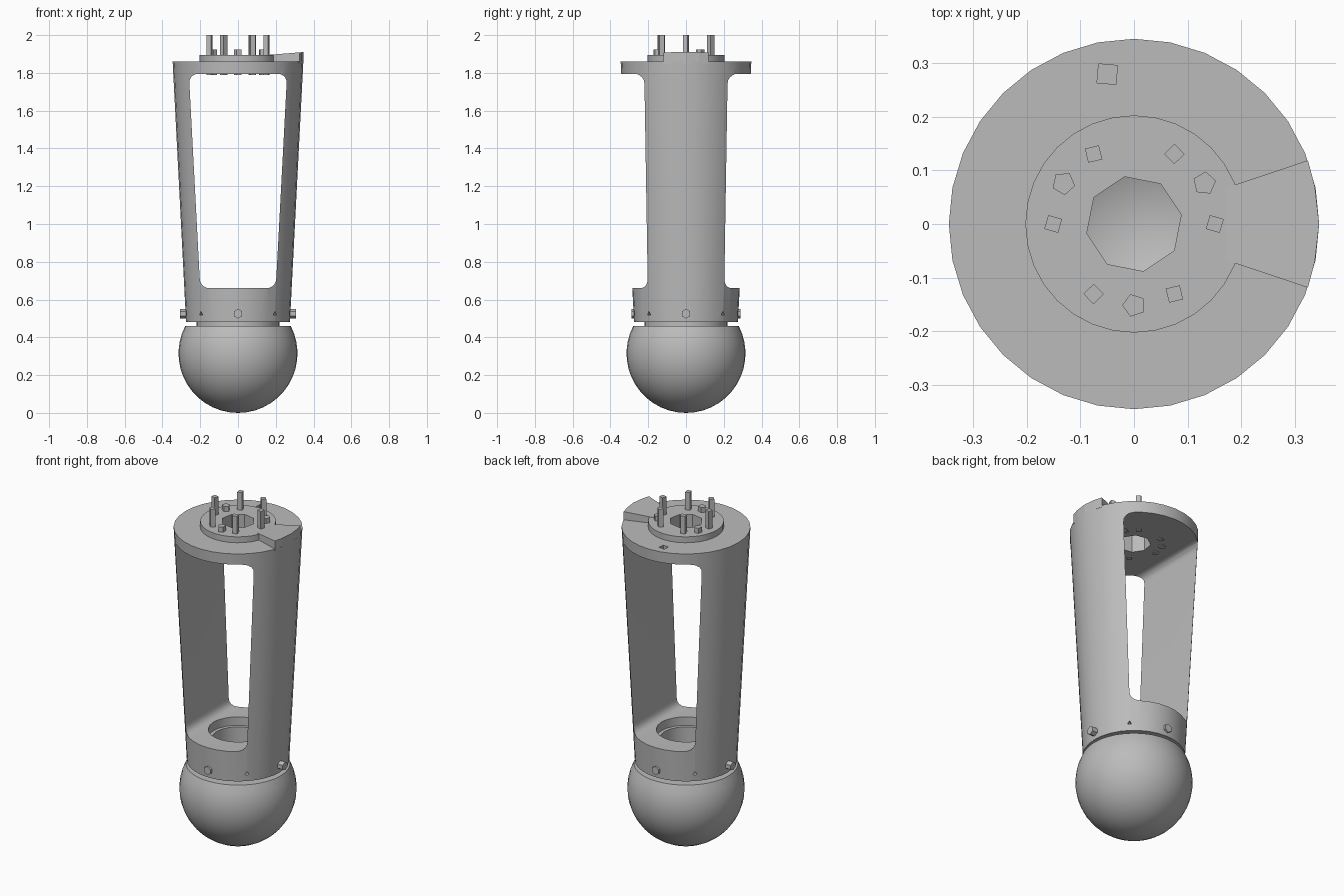
import bpy, bmesh
from math import sin, cos, pi, radians, asin
from mathutils import Matrix, Vector

cube = bpy.data.objects.get("Cube")
if cube:
    bpy.data.objects.remove(cube, do_unlink=True)

grey = bpy.data.materials.new("plain grey")
grey.use_nodes = True
grey.diffuse_color = (0.5, 0.5, 0.5, 1)
grey.node_tree.nodes["Principled BSDF"].inputs["Base Color"].default_value = (0.5, 0.5, 0.5, 1)


def make(name, bm):
    bmesh.ops.remove_doubles(bm, verts=bm.verts, dist=1e-5)
    bmesh.ops.recalc_face_normals(bm, faces=bm.faces)
    mesh = bpy.data.meshes.new(name)
    bm.to_mesh(mesh)
    bm.free()
    mesh.materials.append(grey)
    obj = bpy.data.objects.new(name, mesh)
    bpy.context.collection.objects.link(obj)
    return obj


def lathe(name, profile, sides):
    """Turn an (r, z) profile about the z axis."""
    bm = bmesh.new()
    rings = []
    for i in range(sides):
        a = 2 * pi * i / sides
        rings.append([bm.verts.new((r * cos(a), r * sin(a), z)) for r, z in profile])
    for i in range(sides):
        p, q = rings[i], rings[(i + 1) % sides]
        for j in range(len(profile) - 1):
            bm.faces.new((p[j], q[j], q[j + 1], p[j + 1]))
    return make(name, bm)


def rod(name, r, start, end, sides, turn=0):
    """Straight prism between two points."""
    start, end = Vector(start), Vector(end)
    axis = end - start
    matrix = (Matrix.Translation((start + end) / 2)
              @ axis.to_track_quat('Z', 'Y').to_matrix().to_4x4()
              @ Matrix.Rotation(turn, 4, 'Z'))
    bm = bmesh.new()
    bmesh.ops.create_cone(bm, cap_ends=True, segments=sides, radius1=r, radius2=r,
                          depth=axis.length, matrix=matrix)
    return make(name, bm)


def prism(name, lower, upper):
    """Solid between two matching outlines."""
    bm = bmesh.new()
    a = [bm.verts.new(p) for p in lower]
    b = [bm.verts.new(p) for p in upper]
    bm.faces.new(a)
    bm.faces.new(b)
    for i in range(len(a)):
        k = (i + 1) % len(a)
        bm.faces.new((a[i], a[k], b[k], b[i]))
    return make(name, bm)


def cut(target, cutter):
    mod = target.modifiers.new("cut", 'BOOLEAN')
    mod.operation = 'DIFFERENCE'
    mod.solver = 'EXACT'
    mod.object = cutter
    with bpy.context.temp_override(object=target, active_object=target):
        bpy.ops.object.modifier_apply(modifier=mod.name)
    bpy.data.objects.remove(cutter, do_unlink=True)


def smooth(obj):
    bpy.ops.object.select_all(action='DESELECT')
    obj.select_set(True)
    bpy.context.view_layer.objects.active = obj
    bpy.ops.object.shade_smooth_by_angle(angle=radians(30))


# Tapered housing with neck, top plate and raised boss
housing = lathe("housing", [(0, 0.45), (0.22, 0.45), (0.22, 0.48), (0.275, 0.48),
                            (0.346, 1.86), (0.203, 1.86), (0.203, 1.895), (0, 1.895)], 32)

# Window with rounded corners, right through from front to back
corners = [(-0.2, 0.66), (0.2, 0.66), (0.26, 1.795), (-0.26, 1.795)]
outline = []
for i, c in enumerate(corners):
    c = Vector(c)
    before = (Vector(corners[i - 1]) - c).normalized() * 0.055
    after = (Vector(corners[(i + 1) % 4]) - c).normalized() * 0.055
    for s in range(6):
        t = s / 5
        outline.append(c + before * (1 - t) ** 2 + after * t ** 2)
cut(housing, prism("window_cutter", [(p.x, -0.5, p.y) for p in outline],
                   [(p.x, 0.5, p.y) for p in outline]))

# Stepped floor opening, top opening and small pocket in the plate
cut(housing, rod("floor_step_cutter", 0.16, (0, 0, 0.61), (0, 0, 0.75), 24))
cut(housing, rod("floor_hole_cutter", 0.14, (0, 0, 0.4), (0, 0, 0.7), 24))
cut(housing, rod("top_hole_cutter", 0.09, (0, 0, 1.7), (0, 0, 2), 8, 0.2))
cut(housing, rod("pocket_cutter", 0.025, (-0.05, 0.28, 1.83), (-0.05, 0.28, 1.9), 4, 0.7))

# Small marks between the side screws
for k in range(4):
    a = radians(45 + 90 * k)
    d = Vector((cos(a), sin(a), 0))
    up = Vector((0, 0, 0.525))
    cut(housing, rod("mark_cutter", 0.014, d * 0.255 + up, d * 0.32 + up, 3))
smooth(housing)

# Hollow ball, open at the top
rim = 0.145
outer, inner = 0.315, 0.25
ball_profile = []
for radius, flip in ((outer, False), (inner, True)):
    top = asin(rim / radius)
    arc = []
    for i in range(15):
        a = -pi / 2 + (top + pi / 2) * i / 14
        arc.append((max(0, radius * cos(a)), outer + radius * sin(a)))
    ball_profile += arc[::-1] if flip else arc
ball = lathe("ball", ball_profile, 36)
smooth(ball)

# Wedge-shaped key on the +x edge of the plate
wedge = [(0.17, -0.067), (0.2, -0.077), (0.325, -0.119), (0.338, -0.07), (0.346, 0),
         (0.338, 0.07), (0.325, 0.119), (0.2, 0.077), (0.17, 0.067)]
prism("key_tab", [(x, y, 1.85) for x, y in wedge],
      [(x, y, 1.896 + 0.08 * (x - 0.17)) for x, y in wedge])

# Six tall contact pins and three short screws in one circle
for k in range(6):
    a = radians(60 * k)
    x, y = 0.151 * cos(a), 0.151 * sin(a)
    rod("contact_pin", 0.019, (x, y, 1.79), (x, y, 2), 4, a + 0.5)
for angle in (30, 150, 270):
    a = radians(angle)
    x, y = 0.152 * cos(a), 0.152 * sin(a)
    rod("plate_screw", 0.022, (x, y, 1.79), (x, y, 1.925), 5, a)

# Side screws around the lower ring
for k in range(4):
    a = radians(90 * k)
    d = Vector((cos(a), sin(a), 0))
    up = Vector((0, 0, 0.525))
    reach = 0.308 if k % 2 == 0 else 0.288
    rod("side_screw", 0.025, d * 0.24 + up, d * reach + up, 6)
